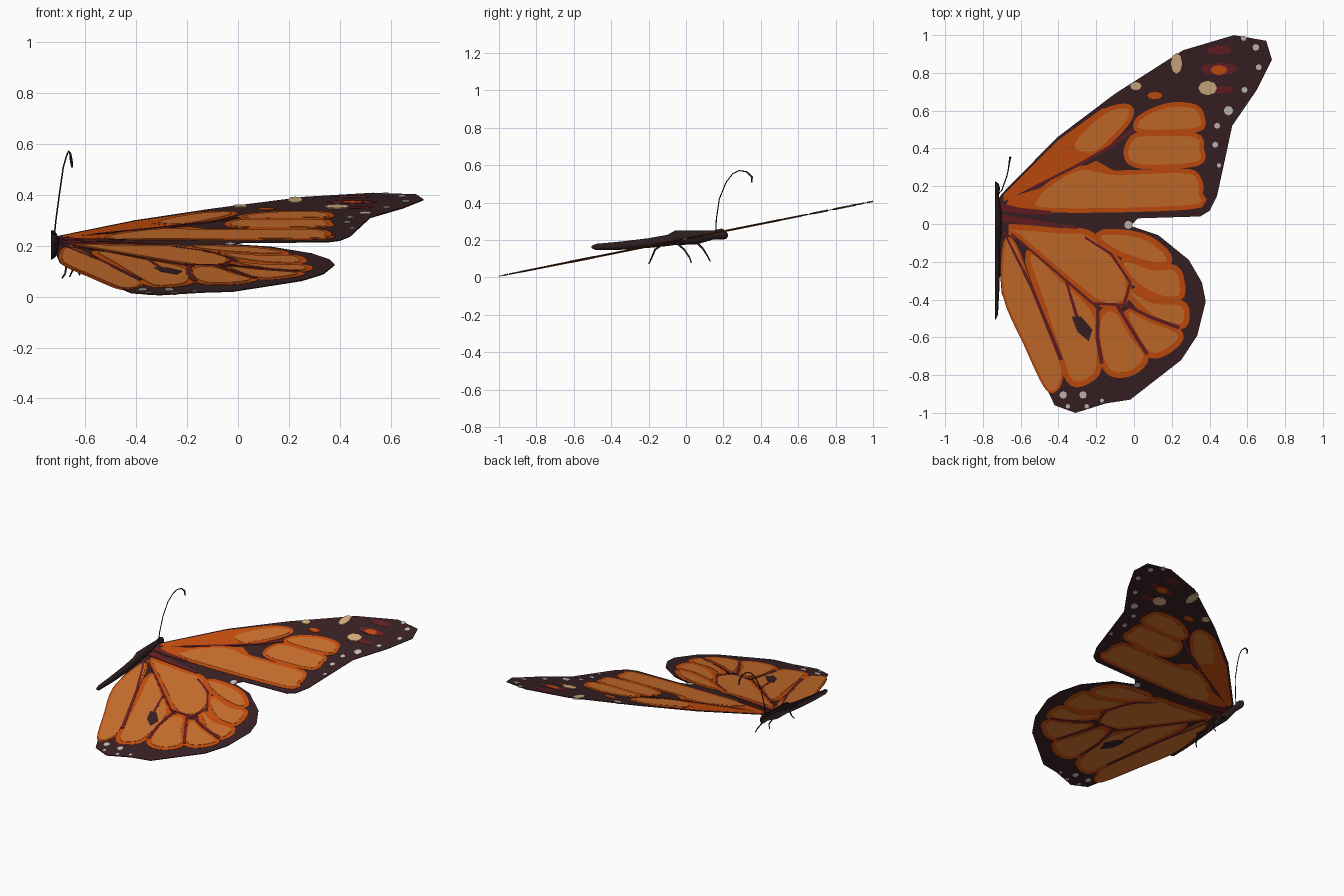
import bpy, bmesh, math
from mathutils import Vector

if "Cube" in bpy.data.objects:
    bpy.data.objects.remove(bpy.data.objects["Cube"])


def material(name, rgb):
    m = bpy.data.materials.new(name)
    m.diffuse_color = (*rgb, 1)
    m.use_nodes = True
    m.node_tree.nodes["Principled BSDF"].inputs["Base Color"].default_value = m.diffuse_color
    return m


DARK = material("dark brown", (0.042, 0.016, 0.018))
ORANGE = material("bright orange", (0.60, 0.078, 0.004))
TAN = material("tan orange", (0.62, 0.165, 0.027))
MAROON = material("maroon", (0.14, 0.015, 0.017))
CREAM = material("cream", (0.68, 0.45, 0.22))
WHITE = material("grey white", (0.60, 0.54, 0.51))
BLACK = material("body black", (0.024, 0.012, 0.013))


def wing_z(y):
    # both wings lie in one plane tilted up toward the head
    return 0.207 + 0.2 * y


def smooth(pts, n=4):
    """Round a closed outline with a Catmull-Rom spline."""
    p = [Vector(q) for q in pts]
    out = []
    for i in range(len(p)):
        a, b, c, d = p[i - 1], p[i], p[(i + 1) % len(p)], p[(i + 2) % len(p)]
        for k in range(n):
            t = k / n
            out.append(0.5 * (2 * b + (c - a) * t + (2 * a - 5 * b + 4 * c - d) * t * t
                              + (3 * b - a - 3 * c + d) * t ** 3))
    return out


def grow(pts, d):
    """Offset a closed outline outward."""
    p = [Vector(q) for q in pts]
    area = sum(p[i - 1].x * p[i].y - p[i].x * p[i - 1].y for i in range(len(p)))
    s = 1 if area > 0 else -1
    out = []
    for i in range(len(p)):
        t = (p[(i + 1) % len(p)] - p[i - 1]).normalized()
        out.append(p[i] + Vector((t.y, -t.x)) * d * s)
    return out


def oval(x, y, rx, ry, n=8):
    return [(x + rx * math.cos(i * math.tau / n), y + ry * math.sin(i * math.tau / n))
            for i in range(n)]


def stripe(path, w0, w1):
    """Tapering band along a path."""
    p = [Vector(q) for q in path]
    left, right = [], []
    for i, q in enumerate(p):
        t = (p[min(i + 1, len(p) - 1)] - p[max(i - 1, 0)]).normalized()
        w = w0 + (w1 - w0) * i / (len(p) - 1)
        side = Vector((-t.y, t.x)) * w / 2
        left.append(q + side)
        right.append(q - side)
    return left + right[::-1]


def plates(name, outlines, mat, level):
    """Thin plates through the wing plane, so the pattern shows on both sides."""
    h = 0.002 + 0.0012 * level
    bm = bmesh.new()
    for o in outlines:
        rings = [[bm.verts.new((q[0], q[1], wing_z(q[1]) + s)) for q in o] for s in (-h, h)]
        bm.faces.new(rings[0])
        bm.faces.new(rings[1])
        for i in range(len(o)):
            bm.faces.new((rings[0][i - 1], rings[0][i], rings[1][i], rings[1][i - 1]))
    bmesh.ops.recalc_face_normals(bm, faces=bm.faces)
    return finish(name, bm, mat)


def finish(name, bm, mat):
    me = bpy.data.meshes.new(name)
    bm.to_mesh(me)
    bm.free()
    me.materials.append(mat)
    ob = bpy.data.objects.new(name, me)
    bpy.context.collection.objects.link(ob)
    return ob


def tube(name, pts, radii, mat):
    cu = bpy.data.curves.new(name, 'CURVE')
    cu.dimensions = '3D'
    cu.bevel_depth = 1
    cu.bevel_resolution = 1
    cu.use_fill_caps = True
    sp = cu.splines.new('POLY')
    sp.points.add(len(pts) - 1)
    for p, q, r in zip(sp.points, pts, radii):
        p.co = (*q, 1)
        p.radius = r
    cu.materials.append(mat)
    ob = bpy.data.objects.new(name, cu)
    bpy.context.collection.objects.link(ob)


# wing blades
plates("forewing", [[(-.72, .13), (-.70, .16), (-.405, .46), (-.10, .69), (.26, .92), (.53, 1), (.70, .97),
                     (.73, .87), (.65, .71), (.52, .52), (.44, .15), (.40, .07), (.35, .04), (.02, .03),
                     (-.02, -.01), (-.72, -.01)]], DARK, 0)
plates("hindwing", [[(-.72, .02), (-.02, -.01), (.13, -.06), (.29, -.19), (.36, -.31), (.38, -.41),
                     (.335, -.59), (.25, -.72), (-.02, -.93), (-.15, -.95), (-.31, -1), (-.42, -.96),
                     (-.70, -.37), (-.715, -.2)]], DARK, 0)

# forewing cells
fore_cells = [
    [(-.31, .40), (-.29, .46), (-.21, .54), (-.12, .60), (-.03, .61), (-.04, .55), (-.13, .45), (-.22, .38)],
    [(.02, .53), (.08, .58), (.2, .62), (.32, .61), (.35, .56), (.33, .51), (.06, .50)],
    [(-.03, .36), (.0, .45), (.1, .465), (.32, .46), (.345, .40), (.33, .33), (.05, .315)],
    [(-.50, .14), (-.43, .21), (-.28, .285), (-.1, .26), (.25, .27), (.33, .24), (.34, .16), (.29, .10),
     (-.45, .085)],
]
fore_cells = [smooth(c) for c in fore_cells]
# orange fields running out from the wing root
fore_root = [
    [(-.69, .12), (-.69, .155), (-.40, .445), (-.17, .61), (-.05, .63), (-.02, .58), (-.14, .40), (-.55, .19)],
    [(-.69, .07), (-.66, .14), (-.5, .19), (-.2, .335), (-.12, .29), (-.1, .08), (-.45, .06)],
]
# hindwing cells
hind_cells = [
    [(-.18, -.065), (-.05, -.06), (.07, -.09), (.16, -.16), (.165, -.2), (.08, -.195), (-.08, -.14)],
    [(-.65, -.03), (-.4, -.05), (-.25, -.06), (-.13, -.17), (-.05, -.28), (-.06, -.40), (-.17, -.41),
     (-.34, -.28), (-.6, -.06)],
    [(-.05, -.2), (.1, -.245), (.21, -.245), (.24, -.32), (.23, -.38), (.12, -.37), (.0, -.29)],
    [(-.02, -.36), (.1, -.42), (.24, -.43), (.265, -.48), (.24, -.53), (.1, -.48)],
    [(-.03, -.47), (.08, -.52), (.22, -.575), (.22, -.62), (.13, -.68), (.06, -.65)],
    [(-.15, -.47), (-.09, -.48), (-.02, -.6), (.05, -.7), (-.01, -.77), (-.11, -.78), (-.16, -.7),
     (-.18, -.55)],
]
inner_cells = [
    [(-.55, -.16), (-.38, -.31), (-.25, -.43), (-.20, -.55), (-.20, -.75), (-.24, -.81), (-.32, -.83),
     (-.37, -.72), (-.47, -.42)],
    [(-.68, -.10), (-.63, -.12), (-.54, -.36), (-.42, -.66), (-.385, -.78), (-.41, -.87), (-.465, -.86),
     (-.57, -.64), (-.685, -.37)],
]
hind_cells = [smooth(c) for c in hind_cells + inner_cells]

plates("forewing_orange_root", fore_root, ORANGE, 1)
plates("forewing_orange_rims", [grow(c, .024) for c in fore_cells], ORANGE, 1.5)
plates("forewing_tan_cells", fore_cells, TAN, 2.5)
plates("hindwing_orange_rims", [grow(c, .03) for c in hind_cells[:-1]] + [grow(hind_cells[-1], .012)],
       ORANGE, 1)
plates("hindwing_tan_cells", hind_cells, TAN, 2.5)

# veins
plates("forewing_veins", [stripe([(-.56, .18), (-.3, .31), (-.14, .40), (.0, .50)], .012, .022),
                          stripe([(-.70, .09), (-.6, .07), (-.44, .06)], .04, .02),
                          stripe([(-.70, .03), (-.5, .005), (-.3, -.02)], .04, .014)], MAROON, 3)
plates("hindwing_veins", [stripe([(-.69, -.04), (-.54, -.34), (-.385, -.72)], .01, .022),
                          stripe([(-.65, -.05), (-.44, -.23), (-.22, -.42), (-.04, -.43), (.08, -.49),
                                  (.24, -.55)], .01, .02),
                          stripe([(-.09, -.43), (.0, -.58), (.07, -.69)], .018, .02),
                          stripe([(-.19, -.43), (-.195, -.6), (-.17, -.74)], .018, .022),
                          stripe([(-.36, -.30), (-.33, -.40), (-.30, -.50)], .012, .018),
                          stripe([(-.26, -.07), (-.12, -.16), (-.02, -.31), (-.05, -.42)], .012, .016)],
       MAROON, 3)
plates("hindwing_dark_spot", [[(-.33, -.49), (-.28, -.49), (-.22, -.56), (-.24, -.62), (-.30, -.57)]],
       DARK, 4)

# wing tip patches and margin dots
plates("tip_maroon_patches", [oval(.45, .92, .07, .024), oval(.45, .82, .10, .034),
                              oval(.46, .71, .07, .02)], MAROON, 1)
plates("tip_orange_patches", [oval(.45, .815, .045, .026), oval(.11, .68, .04, .02)], ORANGE, 2)
plates("tip_cream_patches", [oval(.225, .85, .03, .055), oval(.39, .72, .05, .038),
                             oval(.01, .73, .03, .022)], CREAM, 3)
dots = [(.58, .983, .014), (.645, .935, .018), (.66, .83, .016), (.50, .60, .025), (.585, .71, .016),
        (.43, .42, .016), (.45, .31, .012), (.44, .52, .016), (-.03, -.005, .022), (-.375, -.905, .02),
        (-.27, -.905, .02), (-.35, -.965, .012), (-.25, -.965, .012), (-.17, -.935, .011)]
plates("margin_dots", [oval(x, y, r, r) for x, y, r in dots], WHITE, 2)

# half body: half-ring sections (y, centre z, half width, half height)
sections = [(-.505, .163, .004, .006), (-.48, .163, .015, .017), (-.35, .170, .022, .022),
            (-.2, .184, .027, .026), (-.1, .198, .026, .03), (-.06, .212, .032, .038),
            (.05, .214, .035, .038), (.11, .222, .027, .03), (.15, .228, .02, .024),
            (.19, .232, .026, .03), (.215, .228, .018, .022), (.225, .226, .003, .004)]
bm = bmesh.new()
rows = [[bm.verts.new((-.735 + w * math.sin(math.pi * k / 8), y, z + h * math.cos(math.pi * k / 8)))
         for k in range(9)] for y, z, w, h in sections]
for a, b in zip(rows, rows[1:]):
    for k in range(8):
        bm.faces.new((a[k], a[k + 1], b[k + 1], b[k]))
for f in bm.faces:
    f.smooth = True
bmesh.ops.recalc_face_normals(bm, faces=bm.faces)
if sum(f.normal.x for f in bm.faces) < 0:
    bmesh.ops.reverse_faces(bm, faces=bm.faces)
finish("body", bm, BLACK)

# antenna with a small club at the end
tube("antenna", [(-.722, .16, .245), (-.715, .162, .31), (-.70, .178, .42), (-.687, .215, .51),
                 (-.674, .25, .555), (-.666, .285, .572), (-.66, .325, .565), (-.656, .352, .538),
                 (-.652, .352, .508)], [.003] * 6 + [.004, .006, .004], BLACK)

# legs: hip, knee, ankle, toe
for name, leg in (("hind_leg", [(-.715, -.12, .18), (-.67, -.165, .15), (-.68, -.19, .09), (-.692, -.2, .073)]),
                  ("middle_leg", [(-.71, -.05, .185), (-.67, -.01, .15), (-.65, .02, .105), (-.662, .028, .078)]),
                  ("front_leg", [(-.71, .06, .185), (-.66, .09, .155), (-.635, .115, .115), (-.622, .13, .085)])):
    tube(name, leg, [.006, .005, .004, .003], BLACK)
